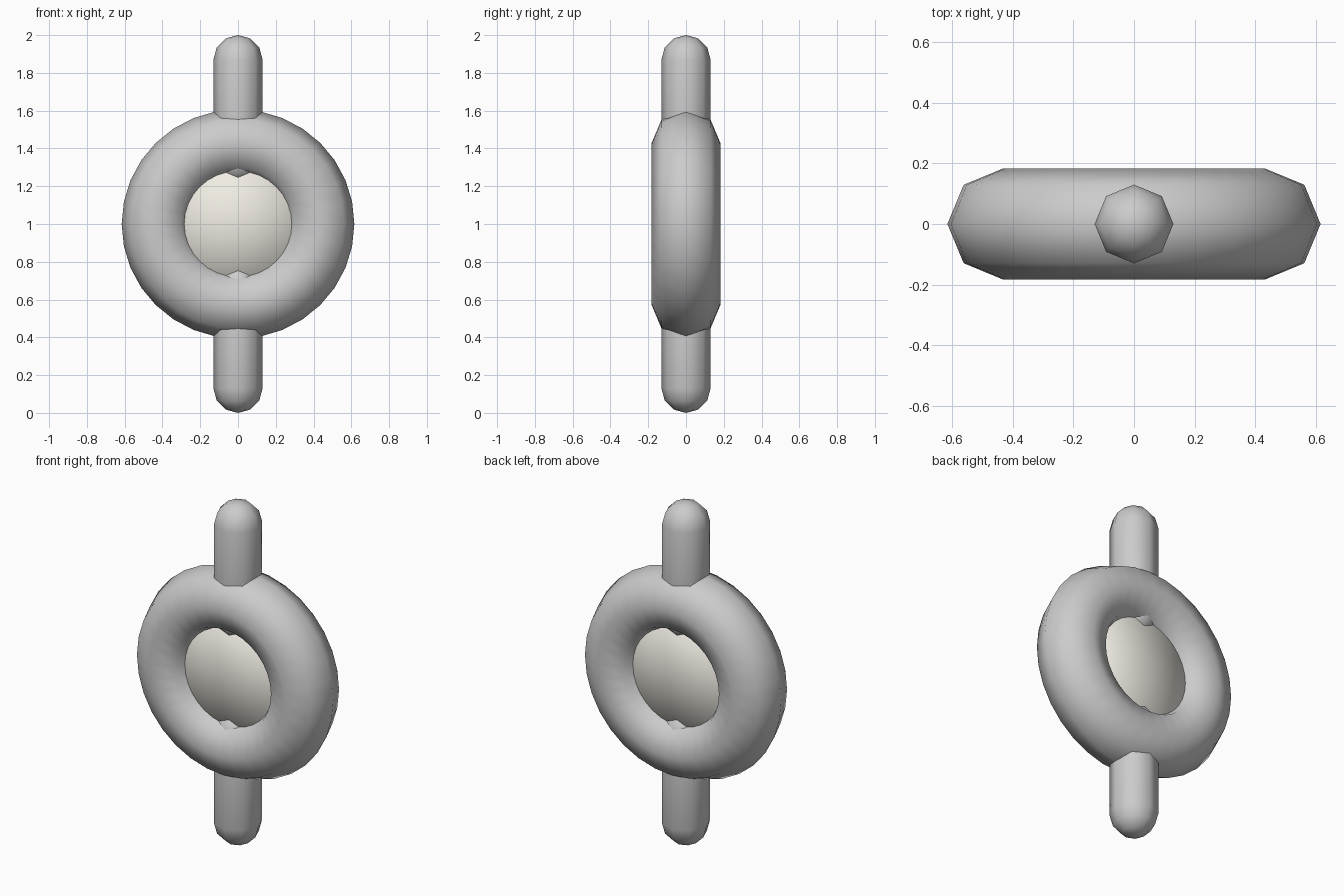
import bpy, bmesh
from math import pi, sin, cos

if "Cube" in bpy.data.objects:
    bpy.data.objects.remove(bpy.data.objects["Cube"])


def finish(name, bm):
    bmesh.ops.recalc_face_normals(bm, faces=bm.faces)
    for f in bm.faces:
        f.smooth = True
    me = bpy.data.meshes.new(name)
    bm.to_mesh(me)
    bm.free()
    ob = bpy.data.objects.new(name, me)
    bpy.context.collection.objects.link(ob)
    return ob


def capsule(name, z0, z1, r=0.13, sides=8, rings=3):
    # half profile from bottom pole to top pole, spun around z
    angs = [pi / 2 * i / rings for i in range(rings + 1)]
    prof = [(r * sin(a), z0 + r - r * cos(a)) for a in angs]
    prof += [(r * cos(a), z1 - r + r * sin(a)) for a in angs]
    bm = bmesh.new()
    vs = [bm.verts.new((x, 0, z)) for x, z in prof]
    es = [bm.edges.new(p) for p in zip(vs, vs[1:])]
    bmesh.ops.spin(bm, geom=vs + es, axis=(0, 0, 1), cent=(0, 0, 0),
                   angle=2 * pi, steps=sides)
    bmesh.ops.remove_doubles(bm, verts=bm.verts, dist=1e-4)
    return finish(name, bm)


# upright ring with octagonal section
bpy.ops.mesh.primitive_torus_add(major_radius=0.433, minor_radius=0.183,
                                 major_segments=32, minor_segments=8,
                                 location=(0, 0, 1), rotation=(pi / 2, 0, 0))
ring = bpy.context.object
ring.name = ring.data.name = "ring"
ring.scale.y = 0.985
bpy.ops.object.shade_smooth()

# rods above and below the ring, round ends poking into the hole
capsule("top_rod", 1.21, 2.0)
capsule("bottom_rod", 0.0, 0.79)

# cream disc filling the hole
bpy.ops.mesh.primitive_cylinder_add(vertices=32, radius=0.4, depth=0.168,
                                    end_fill_type='TRIFAN',
                                    location=(0, 0, 1), rotation=(pi / 2, 0, 0))
disc = bpy.context.object
disc.name = disc.data.name = "disc"
bpy.ops.object.shade_smooth()
cream = bpy.data.materials.new("cream")
cream.diffuse_color = (0.87, 0.84, 0.77, 1)
cream.use_nodes = True
cream.node_tree.nodes["Principled BSDF"].inputs["Base Color"].default_value = cream.diffuse_color
disc.data.materials.append(cream)
